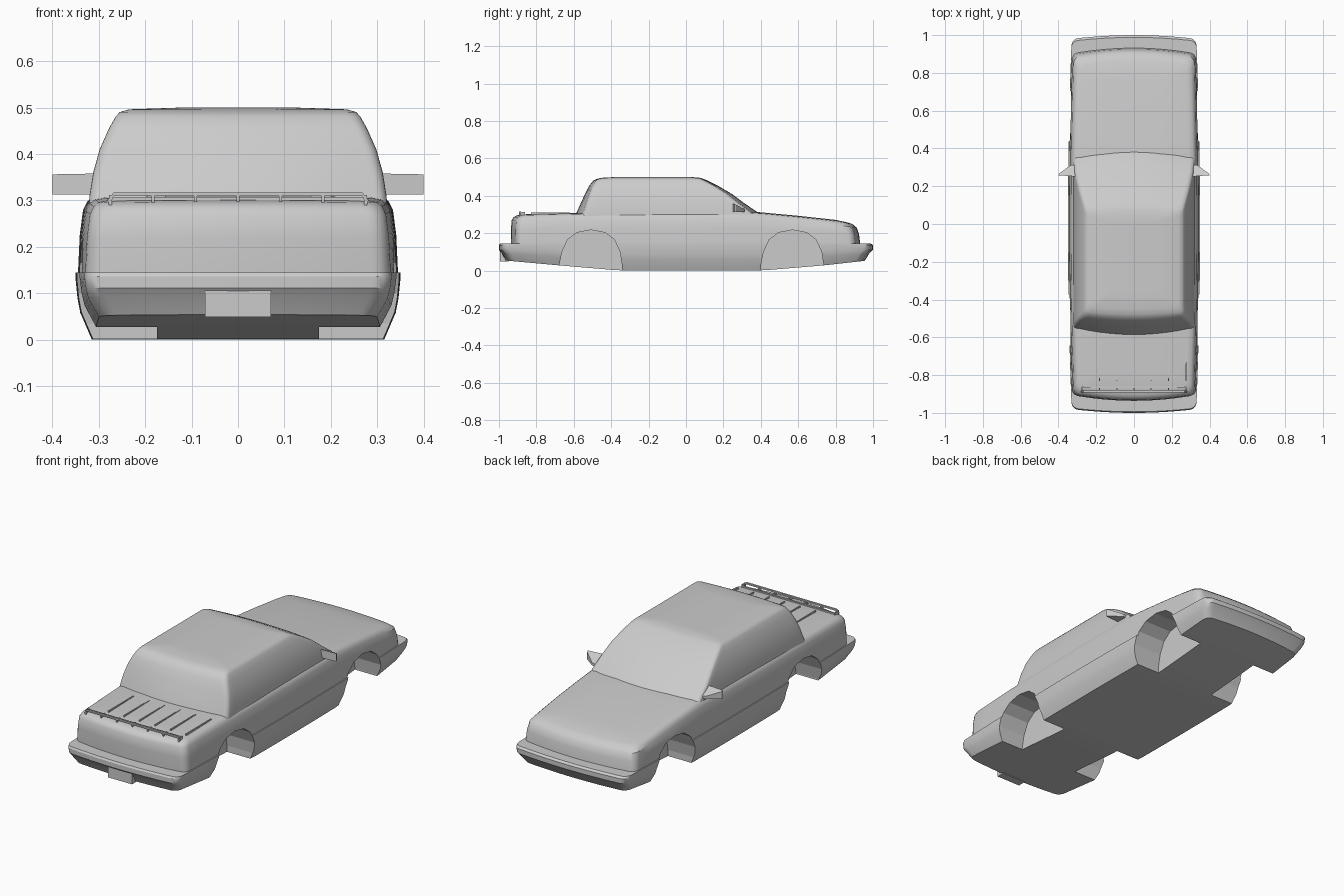
import bpy, bmesh, math
from mathutils import Vector

if "Cube" in bpy.data.objects:
    bpy.data.objects.remove(bpy.data.objects["Cube"])


def finish(name, bm, angle=32):
    bmesh.ops.recalc_face_normals(bm, faces=bm.faces[:])
    me = bpy.data.meshes.new(name)
    bm.to_mesh(me)
    bm.free()
    ob = bpy.data.objects.new(name, me)
    bpy.context.collection.objects.link(ob)
    if angle:
        activate(ob)
        bpy.ops.object.shade_smooth_by_angle(angle=math.radians(angle))
    return ob


def activate(ob):
    bpy.ops.object.select_all(action='DESELECT')
    ob.select_set(True)
    bpy.context.view_layer.objects.active = ob


def interp(table, y):
    if y <= table[0][0]:
        return table[0][1]
    for (a, za), (b, zb) in zip(table, table[1:]):
        if y <= b:
            return za + (zb - za) * (y - a) / (b - a)
    return table[-1][1]


def outline(front, rear, hw, bulge, r, barrel):
    """Right half of a plan outline, from the +y centre to the -y centre."""
    def end(y0, s):
        pts = [(t / 5 * (hw - r), y0 - s * bulge * (t / 5 * (hw - r) / hw) ** 2) for t in range(5)]
        yc = y0 - s * (bulge * ((hw - r) / hw) ** 2 + r)
        for k in range(6):
            a = math.pi / 2 * (1 - k / 5)
            pts.append((hw - r + r * math.cos(a), yc + s * r * math.sin(a)))
        return pts
    f, b = end(front, 1), end(rear, -1)[::-1]
    y1, y2 = f[-1][1], b[0][1]
    side = [(hw, y1 + (y2 - y1) * k / 24) for k in range(1, 24)]
    return [(x * (1 - barrel * y * y), y) for x, y in f + side + b]


def loft(name, levels, barrel=0.0):
    """Stack plan outlines; each level is (z function of y, +y end, -y end, half width, bulge, corner)."""
    bm = bmesh.new()
    rings = []
    for zf, front, rear, hw, bulge, r in levels:
        half = outline(front, rear, hw, bulge, r, barrel)
        full = half + [(-x, y) for x, y in half[-2:0:-1]]
        rings.append([bm.verts.new((x, y, zf(y))) for x, y in full])
    n = len(rings[0])
    for a, b in zip(rings, rings[1:]):
        for i in range(n):
            j = (i + 1) % n
            bm.faces.new((a[i], a[j], b[j], b[i]))
    for ring in (rings[0], rings[-1]):
        for i in range(n // 2):
            quad = [ring[i], ring[i + 1], ring[(n - i - 1) % n], ring[(n - i) % n]]
            bm.faces.new(list(dict.fromkeys(quad)))
    return finish(name, bm)


def flat(z):
    return lambda y: z


def prism(name, a, b, angle=0):
    """Solid between two matching polygons."""
    bm = bmesh.new()
    va, vb = [bm.verts.new(p) for p in a], [bm.verts.new(p) for p in b]
    bm.faces.new(va)
    bm.faces.new(vb)
    for i in range(len(a)):
        j = (i + 1) % len(a)
        bm.faces.new((va[i], va[j], vb[j], vb[i]))
    return finish(name, bm, angle)


def box(name, x0, x1, y0, y1, z0, z1):
    q = [(x0, y0), (x1, y0), (x1, y1), (x0, y1)]
    return prism(name, [(x, y, z0) for x, y in q], [(x, y, z1) for x, y in q])


# Lower shell: bumpers, sills and floor rising towards both ends
FLOOR = [(-1, .057), (-.67, .027), (-.35, 0), (.40, 0), (.73, .027), (1, .057)]


def low(f):
    return lambda y: interp(FLOOR, y) * (1 - f) + .145 * f


lower = loft("lower_body_and_bumpers", [
    (low(0), .955, -.965, .315, .02, .04),
    (low(.4), .98, -.985, .34, .02, .04),
    (low(.62), 1.0, -1.0, .346, .02, .04),
    (low(.9), 1.0, -1.0, .35, .02, .04),
    (low(1), .988, -.994, .35, .02, .04)], .06)

# Upper shell: fenders, hood and trunk
DECK = [(-.93, .298), (-.58, .306), (.36, .312), (.60, .29), (.80, .268), (.93, .246)]


def up(f, drop=0.0):
    return lambda y: .140 + f * (interp(DECK, y) - drop - .140)


upper = loft("upper_body", [
    (up(0), .932, -.935, .345, .03, .04),
    (up(.5), .925, -.936, .341, .03, .04),
    (up(.82), .913, -.932, .334, .03, .04),
    (up(1, .013), .903, -.922, .325, .03, .04),
    (up(1, .004), .890, -.908, .314, .03, .04),
    (up(1), .865, -.885, .29, .025, .04),
    (up(1, -.003), .80, -.82, .15, .02, .04)], .06)

# Wheel wells cut through both shells
ARCH = [(-.17, -.1), (-.168, .035), (-.155, .10), (-.125, .165), (-.075, .203), (0, .217),
        (.075, .203), (.125, .165), (.155, .10), (.165, .035), (.168, -.1)]
for s in (-1, 1):
    for yc in (-.508, .57):
        cutter = prism("well_cutter", [(s * .175, yc + y, z) for y, z in ARCH],
                       [(s * .45, yc + y, z) for y, z in ARCH])
        cutter.hide_render = True
        for ob in (lower, upper):
            m = ob.modifiers.new("well", 'BOOLEAN')
            m.operation = 'DIFFERENCE'
            m.solver = 'EXACT'
            m.object = cutter
            activate(ob)
            bpy.ops.object.modifier_move_to_index(modifier=m.name, index=0)
            bpy.ops.object.modifier_apply(modifier=m.name)
        bpy.data.objects.remove(cutter)

# Cabin
loft("cabin", [
    (flat(.28), .41, -.595, .322, .04, .025),
    (flat(.31), .385, -.585, .320, .04, .025),
    (flat(.36), .312, -.563, .312, .033, .025),
    (flat(.41), .245, -.540, .298, .026, .025),
    (flat(.455), .168, -.517, .278, .02, .025),
    (flat(.48), .118, -.497, .264, .016, .025),
    (flat(.49), .095, -.478, .255, .013, .025),
    (flat(.496), .075, -.45, .235, .01, .025),
    (flat(.500), .03, -.38, .12, .01, .02)])

# Door mirrors
for s in (-1, 1):
    plan = [(.29, .25), (.40, .258), (.395, .268), (.335, .312), (.29, .315)]
    tops = [.358, .356, .352, .328, .325]
    prism("door_mirror", [(s * x, y, .313) for x, y in plan],
          [(s * x, y, z) for (x, y), z in zip(plan, tops)])

# Trunk rack: slats, posts and a rear rail
for i in range(7):
    x = (i - 3) * .0915
    if i:
        box("rack_slat", x - .003, x + .003, -.83, -.62, .300, .3105)
    box("rack_post", x - .003, x + .003, -.892, -.862, .288, .312)
box("rack_rail", -.268, .268, -.892, -.882, .309, .317)
box("rack_lower_rail", -.275, .275, -.868, -.860, .296, .307)
for s in (-1, 1):
    prism("rack_rail_end", [(s * .268, -.892, .317), (s * .268, -.882, .317), (s * .268, -.882, .309), (s * .268, -.892, .309)],
          [(s * .281, -.892, .300), (s * .281, -.882, .300), (s * .277, -.882, .288), (s * .277, -.892, .288)])

# Rear number plate
box("rear_plate", -.071, .071, -.995, -.95, .049, .108)
